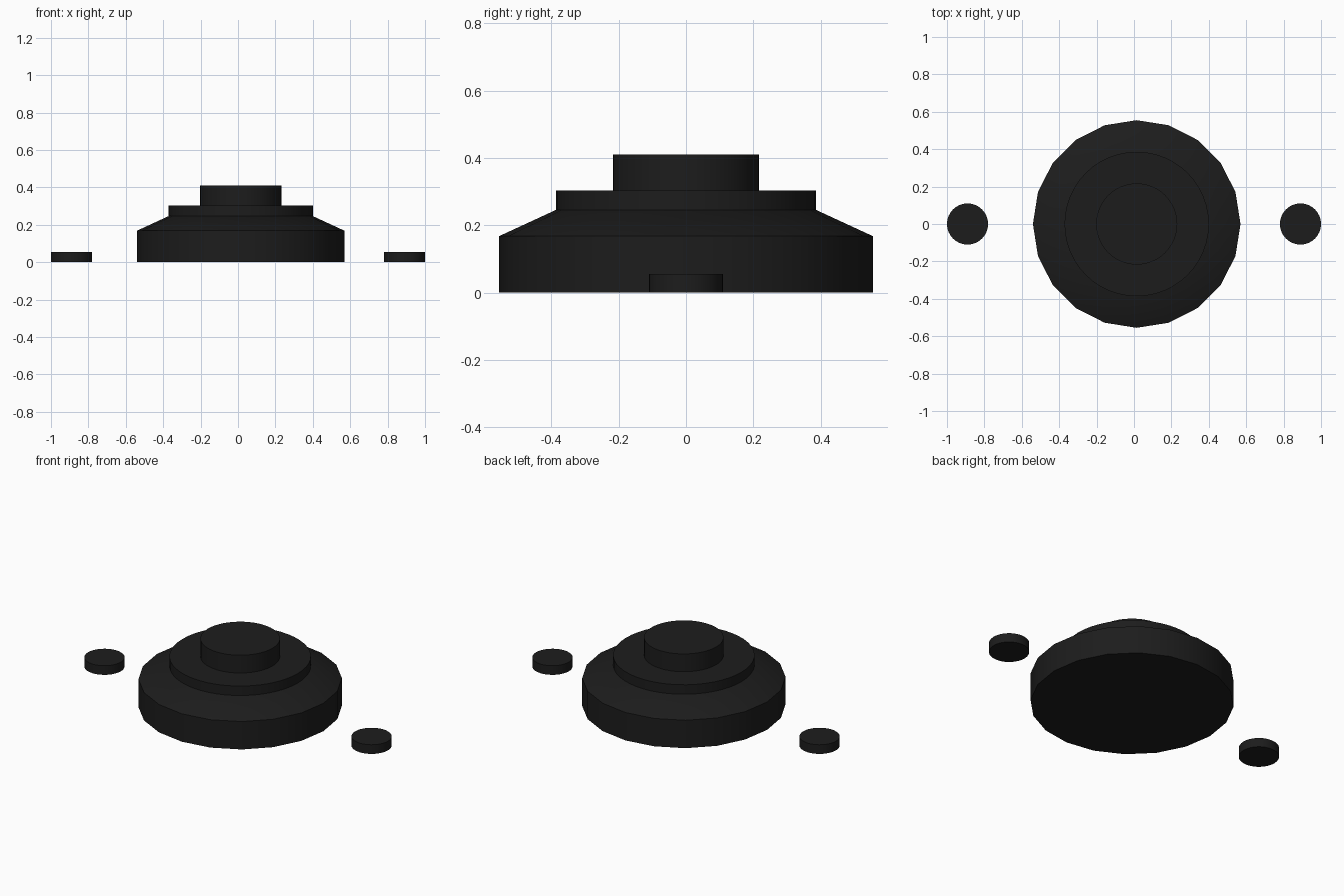
import bpy
import math

if "Cube" in bpy.data.objects:
    bpy.data.objects.remove(bpy.data.objects["Cube"])

mat = bpy.data.materials.new("black_rubber")
mat.diffuse_color = (0.012, 0.012, 0.012, 1)
mat.use_nodes = True
mat.node_tree.nodes["Principled BSDF"].inputs["Base Color"].default_value = mat.diffuse_color


def lathe(name, profile, sides, x):
    """Closed solid of revolution from (radius, z) points, bottom to top."""
    verts = [(r * math.cos(2 * math.pi * i / sides), r * math.sin(2 * math.pi * i / sides), z)
             for r, z in profile for i in range(sides)]
    rings = len(profile)
    faces = [tuple(reversed(range(sides))),
             tuple(range((rings - 1) * sides, rings * sides))]
    for k in range(rings - 1):
        a, b = k * sides, (k + 1) * sides
        for i in range(sides):
            j = (i + 1) % sides
            faces.append((a + i, a + j, b + j, b + i))
    mesh = bpy.data.meshes.new(name)
    mesh.from_pydata(verts, [], faces)
    mesh.materials.append(mat)
    obj = bpy.data.objects.new(name, mesh)
    obj.location.x = x
    bpy.context.collection.objects.link(obj)
    bpy.ops.object.select_all(action='DESELECT')
    obj.select_set(True)
    bpy.context.view_layer.objects.active = obj
    bpy.ops.object.shade_smooth_by_angle(angle=math.radians(30))
    return obj


CX = 0.0145

# Low-poly base with sloping shoulder
lathe("base", [(0.555, 0), (0.555, 0.168), (0.386, 0.246)], 20, CX)
# Stepped round tiers
lathe("middle_tier", [(0.386, 0.246), (0.386, 0.303)], 48, CX)
lathe("top_knob", [(0.217, 0.303), (0.217, 0.41)], 48, CX)
# Small discs on each side
for side, x in (("left", -0.89), ("right", 0.89)):
    lathe(side + "_disc", [(0.11, 0), (0.11, 0.055)], 32, x)
